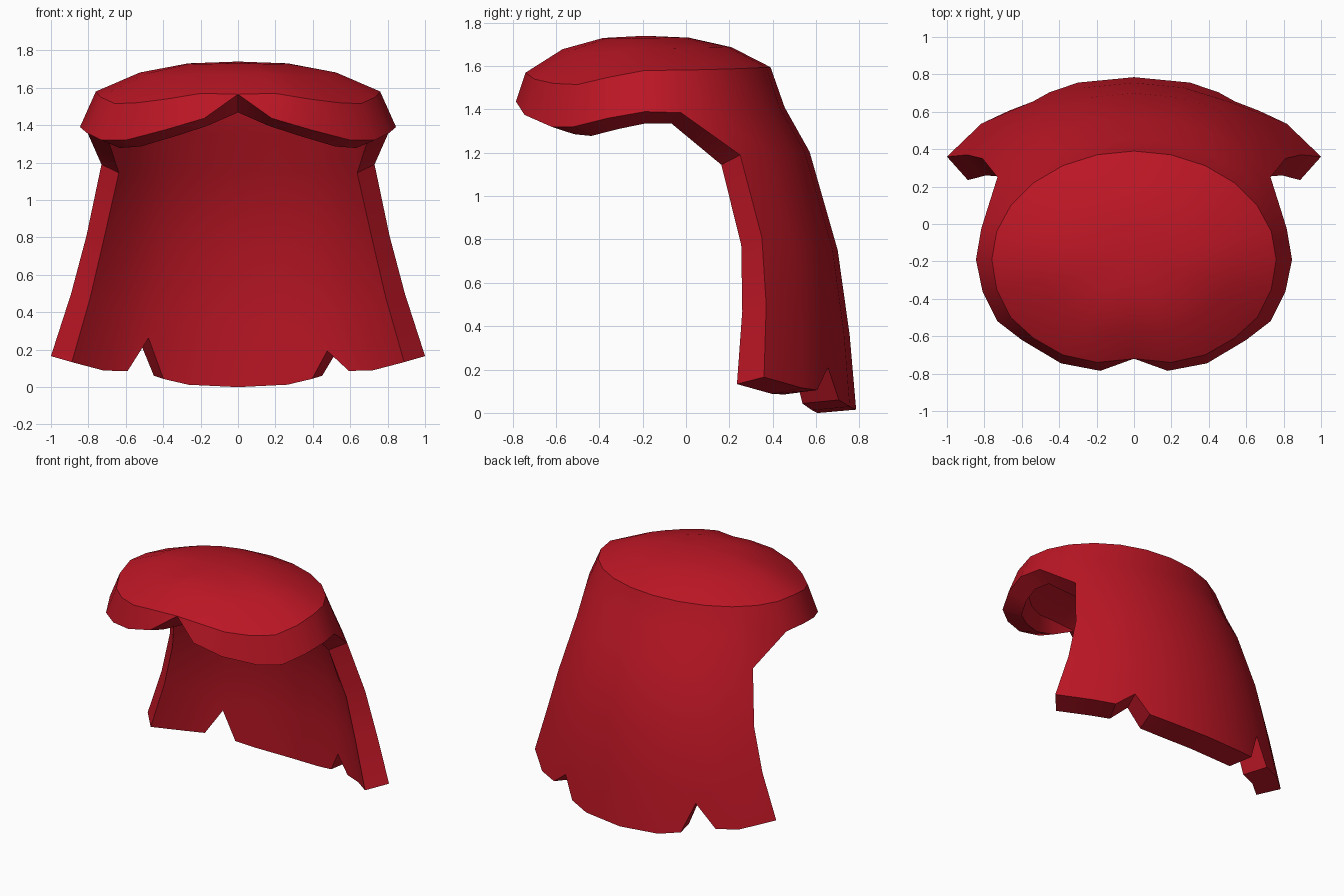
import bpy, bmesh
from math import sin, cos, radians

if "Cube" in bpy.data.objects:
    bpy.data.objects.remove(bpy.data.objects["Cube"])

N = 24
BACK = range(2, 11)          # columns 30..150 degrees that hang down the back

# rim and fringe heights at 0, -15 ... -90 degrees (mirrored left/right)
RIM_Z = [1.58, 1.55, 1.515, 1.52, 1.54, 1.57, 1.565]
RIM_Y = [-.19, -.35, -.50, -.61, -.70, -.74, -.72]
FRINGE = [(.845, -.19, 1.39), (.81, -.36, 1.36), (.73, -.52, 1.32), (.60, -.62, 1.32),
          (.39, -.745, 1.375), (.18, -.785, 1.437)]

# back levels: half width, depth, centre y, z at the middle, extra z at the sides
LEVELS = [(.843, .64, -.07, 1.205, -.015), (.935, .70, 0, .75, .06),
          (1.03, .77, -.015, .36, .14), (1.155, .85, -.065, .015, .15)]


def front_index(k):
    """Index into the front tables for column k, with its side sign."""
    d = (24 - k) % 24
    return (d, 1) if d <= 6 else (12 - d, -1)


def ellipse(k, a, b, c, z, dz=0):
    t = radians(15 * k)
    return (a * cos(t), c + b * sin(t), z + dz * cos(t) ** 2 / .75)


def rim(k):
    x, y, z = ellipse(k, .76, .58, -.19, 1.595, -.011)
    if k > 12 or k in (0, 12):
        i, s = front_index(k)
        y, z = RIM_Y[i], RIM_Z[i]
    return x, y, z


def band(k):
    if 0 < k < 12:
        return ellipse(k, .845, .645, -.19, 1.41, -.02)
    i, s = front_index(k)
    x, y, z = FRINGE[i]
    return s * x, y, z


bm = bmesh.new()

# domed crown
top = bm.verts.new((0, -.19, 1.74))
rim_co = [rim(k) for k in range(N)]
rings = []
for f, drop in ((.35, .06), (.69, .365)):
    rings.append([bm.verts.new((x * f, -.19 + (y + .19) * f, 1.74 - (1.74 - z) * drop))
                  for x, y, z in rim_co])
rings.append([bm.verts.new(c) for c in rim_co])
for k in range(N):
    j = (k + 1) % N
    bm.faces.new((top, rings[0][k], rings[0][j]))
    for a, b in zip(rings, rings[1:]):
        bm.faces.new((a[k], b[k], b[j], a[j]))

# band under the crown, parted at the middle of the fringe
r = rings[-1]
low = [r[k] if k == 18 else bm.verts.new(band(k)) for k in range(N)]
for k in range(N):
    j = (k + 1) % N
    face = []
    for v in (r[k], low[k], low[j], r[j]):
        if v not in face:
            face.append(v)
    bm.faces.new(face)

# long back sheet with two notches in the hem
prev = {k: low[k] for k in BACK}
for n, lev in enumerate(LEVELS):
    hem = n == len(LEVELS) - 1
    cur = {}
    for k in BACK:
        x, y, z = ellipse(k, *lev)
        if hem and k in (4, 8):
            s = 1 if k == 4 else -1
            apex = bm.verts.new((s * .54, .655, .21 if s > 0 else .28))
            outer = bm.verts.new((s * .67, .605, .105))
            inner = bm.verts.new((s * .45, .705, .06))
            cur[k] = (outer, apex, inner) if s > 0 else (inner, apex, outer)
        else:
            cur[k] = (bm.verts.new((x, y, z)),)
    for k in list(BACK)[:-1]:
        a, b = cur[k], cur[k + 1]
        left = list(a[1:][::-1]) + [] if len(a) == 3 else [a[0]]
        right = list(b[:2]) if len(b) == 3 else [b[0]]
        if len(a) == 3:
            left = [a[1], a[2]]
        bm.faces.new([prev[k]] + left + right + [prev[k + 1]])
    if n == 0:
        # slanted corners joining sheet and band
        bm.faces.new((low[1], cur[2][0], low[2]))
        bm.faces.new((low[10], cur[10][0], low[11]))
    prev = {k: v[0] for k, v in cur.items()}

bmesh.ops.recalc_face_normals(bm, faces=bm.faces)
bm.faces.ensure_lookup_table()
if bm.faces[0].normal.z < 0:
    bmesh.ops.reverse_faces(bm, faces=bm.faces)
mesh = bpy.data.meshes.new("hair_shell")
bm.to_mesh(mesh)
bm.free()
obj = bpy.data.objects.new("hair_shell", mesh)
bpy.context.collection.objects.link(obj)

# wall thickness, heavier toward the hem
group = obj.vertex_groups.new(name="thickness")
for v in mesh.vertices:
    group.add([v.index], min(1, .75 + .25 * max(0, 1 - v.co.z / .8)), 'REPLACE')
solid = obj.modifiers.new("wall", 'SOLIDIFY')
solid.thickness = .18
solid.offset = -1
solid.vertex_group = group.name

mat = bpy.data.materials.new("deep_red")
mat.diffuse_color = (.5, .008, .018, 1)
mat.use_nodes = True
mat.node_tree.nodes["Principled BSDF"].inputs["Base Color"].default_value = mat.diffuse_color
mesh.materials.append(mat)

bpy.context.view_layer.objects.active = obj
obj.select_set(True)
bpy.ops.object.modifier_apply(modifier="wall")
bpy.ops.object.shade_smooth_by_angle(angle=radians(30))
